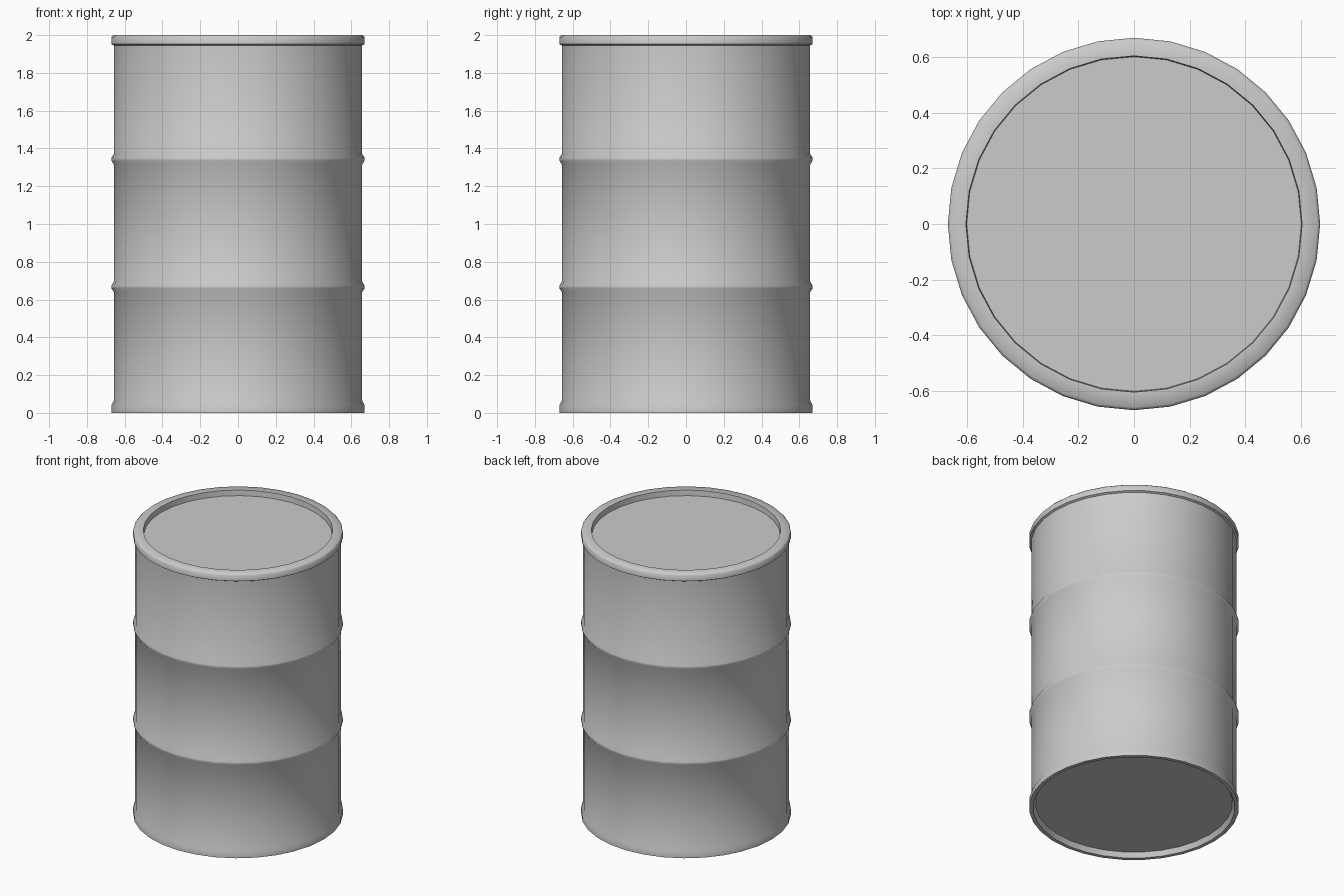
import bpy, bmesh, math

if "Cube" in bpy.data.objects:
    bpy.data.objects.remove(bpy.data.objects["Cube"])

SIDES = 32


def lathe(name, profile, cap=False):
    """Revolve (radius, z) points around z; optionally fill the last ring."""
    bm = bmesh.new()
    rings = [[bm.verts.new((r * math.cos(2 * math.pi * i / SIDES),
                            r * math.sin(2 * math.pi * i / SIDES), z))
              for i in range(SIDES)] for r, z in profile]
    for a, b in zip(rings, rings[1:]):
        for i in range(SIDES):
            j = (i + 1) % SIDES
            bm.faces.new((a[i], a[j], b[j], b[i]))
    if cap:
        bm.faces.new(rings[-1])
    mesh = bpy.data.meshes.new(name)
    bm.to_mesh(mesh)
    bm.free()
    obj = bpy.data.objects.new(name, mesh)
    bpy.context.collection.objects.link(obj)
    bpy.ops.object.select_all(action='DESELECT')
    obj.select_set(True)
    bpy.context.view_layer.objects.active = obj
    bpy.ops.object.shade_smooth_by_angle(angle=math.radians(50))
    return obj


BODY, RIM = 0.657, 0.67


def hoop(z):
    """Raised band pressed into the wall."""
    return [(BODY, z - 0.029), (RIM, z - 0.008), (RIM, z + 0.008), (BODY, z + 0.029)]


# Side wall with foot flare and two hoops
lathe("drum_wall", [(RIM, 0.0), (RIM, 0.04), (BODY, 0.067)]
      + hoop(0.667) + hoop(1.343) + [(BODY, 1.945)])

# Rolled top rim and the recess wall down to the lid
lathe("top_rim", [(BODY, 1.945), (RIM, 1.952), (RIM, 1.99), (0.66, 2.0),
                  (0.605, 2.0), (0.602, 1.962)])
lathe("lid", [(0.602, 1.962)], cap=True)

# Thin foot edge and recessed base
lathe("foot_edge", [(0.63, 0.035), (0.645, 0.0), (RIM, 0.0)])
base = lathe("base", [(0.63, 0.035)], cap=True)
base.data.flip_normals()
